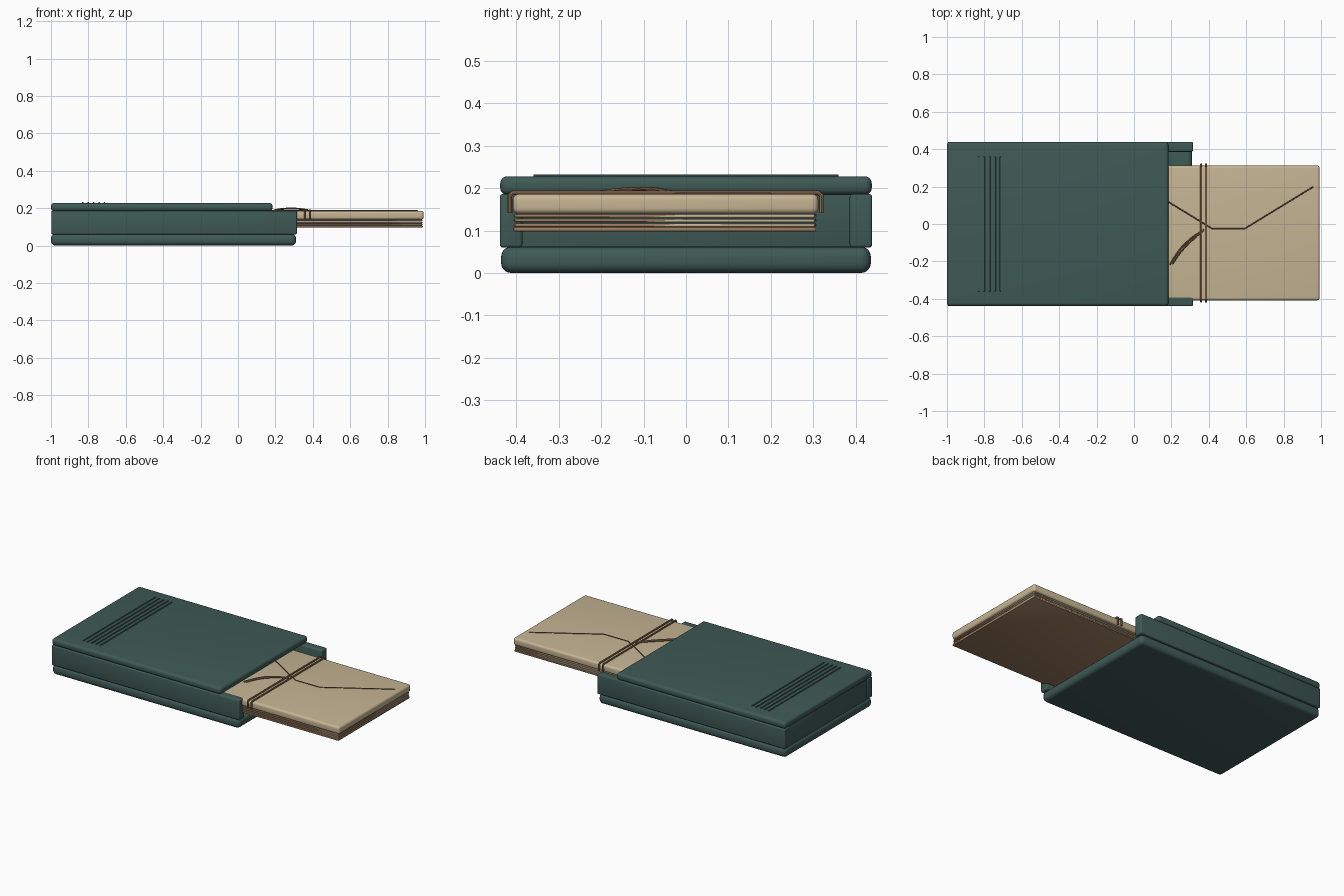
import bpy, bmesh, math
from mathutils import Vector

if "Cube" in bpy.data.objects:
    bpy.data.objects.remove(bpy.data.objects["Cube"])


def material(name, rgb):
    m = bpy.data.materials.new(name)
    m.diffuse_color = [(c / 255 / 12.92 if c < 11 else ((c / 255 + 0.055) / 1.055) ** 2.4)
                       for c in rgb] + [1]
    m.use_nodes = True
    m.node_tree.nodes["Principled BSDF"].inputs["Base Color"].default_value = m.diffuse_color
    return m


GREEN = material("dark_green", (63, 90, 85))
TAN = material("tan_paper", (198, 181, 148))
BROWN = material("brown_paper", (158, 126, 98))
CORD = material("cord_brown", (142, 110, 84))
FOLD = material("fold_brown", (96, 75, 62))


def finish(obj, mat):
    obj.data.materials.append(mat)
    bpy.context.view_layer.objects.active = obj
    for o in bpy.context.selected_objects:
        o.select_set(False)
    obj.select_set(True)
    bpy.ops.object.shade_smooth_by_angle(angle=math.radians(35))
    return obj


def box(name, x, y, z, mat, bevel=0.0, seg=4, yaw=0.0):
    """Rounded box from (min, max) ranges."""
    bm = bmesh.new()
    bmesh.ops.create_cube(bm, size=1)
    bmesh.ops.scale(bm, vec=(x[1] - x[0], y[1] - y[0], z[1] - z[0]), verts=bm.verts)
    if bevel:
        bmesh.ops.bevel(bm, geom=bm.edges[:], offset=bevel, segments=seg,
                        profile=0.5, affect='EDGES')
    me = bpy.data.meshes.new(name)
    bm.to_mesh(me)
    bm.free()
    obj = bpy.data.objects.new(name, me)
    obj.location = (sum(x) / 2, sum(y) / 2, sum(z) / 2)
    obj.rotation_euler[2] = math.radians(yaw)
    bpy.context.collection.objects.link(obj)
    return finish(obj, mat)


def cord(name, points, radius, mat, smooth=False):
    """Round cord along a path, turned into a mesh."""
    cu = bpy.data.curves.new(name, 'CURVE')
    cu.dimensions = '3D'
    cu.bevel_depth = radius
    cu.bevel_resolution = 2
    cu.use_fill_caps = True
    if smooth:
        sp = cu.splines.new('BEZIER')
        sp.bezier_points.add(len(points) - 1)
        for bp, p in zip(sp.bezier_points, points):
            bp.co = p
            bp.handle_left_type = bp.handle_right_type = 'AUTO'
        sp.resolution_u = 8
    else:
        sp = cu.splines.new('POLY')
        sp.points.add(len(points) - 1)
        for sp_pt, p in zip(sp.points, points):
            sp_pt.co = (*p, 1)
    obj = bpy.data.objects.new(name, cu)
    bpy.context.collection.objects.link(obj)
    for o in bpy.context.selected_objects:
        o.select_set(False)
    bpy.context.view_layer.objects.active = obj
    obj.select_set(True)
    bpy.ops.object.convert(target='MESH')
    return finish(bpy.context.object, mat)


# Case: base, side walls, back wall and shorter sliding lid
box("case_base", (-1, 0.31), (-0.436, 0.436), (0, 0.062), GREEN, 0.024, 5)
for side, label in ((-1, "front"), (1, "rear")):
    y = sorted((side * 0.386, side * 0.439))
    box(label + "_wall", (-0.998, 0.315), y, (0.06, 0.186), GREEN, 0.007, 3)
box("end_wall", (-0.994, -0.94), (-0.39, 0.39), (0.058, 0.188), GREEN, 0.004, 2)
box("lid", (-1, 0.184), (-0.438, 0.438), (0.184, 0.228), GREEN, 0.017, 5)

# Thin grip ridges across the lid
for i in range(5):
    x = -0.83 + i * 0.029
    box("grip_ridge", (x - 0.004, x + 0.004), (-0.36, 0.36), (0.226, 0.232), GREEN, 0.001, 1)

# Stack of loose papers, slightly fanned
box("bottom_sheet", (0.02, 0.988), (-0.407, 0.307), (0.098, 0.108), BROWN, 0.003, 2)
for z in (0.113, 0.124, 0.135):
    box("brown_sheet", (0.022, 0.984), (-0.406, 0.303), (z - 0.004, z + 0.004), BROWN, 0.003, 2, 0.25)
    box("tan_sheet", (0.022, 0.984), (-0.403, 0.306), (z - 0.0045, z + 0.0035), TAN, 0.003, 2, -0.25)

# Top envelope with its flap fold
box("envelope", (0.02, 0.993), (-0.408, 0.312), (0.139, 0.186), TAN, 0.014, 5)
cord("flap_fold", [(0.05, 0.2, 0.186), (0.42, -0.026, 0.186),
                   (0.59, -0.026, 0.186), (0.96, 0.2, 0.186)], 0.0035, FOLD)

# Two cords looped over the envelope and down its sides
for x in (0.359, 0.385):
    cord("tie_cord", [(x, -0.415, 0.141), (x, -0.415, 0.183), (x, -0.408, 0.189),
                      (x, 0.312, 0.189), (x, 0.319, 0.183), (x, 0.319, 0.141)], 0.0058, CORD)

# Loose cord tails curving under the lid
for d in (0, 0.012):
    cord("cord_tail", [(0.192 + d, -0.218 + d * 0.3, 0.189), (0.245 + d * 0.7, -0.137 - d * 0.7, 0.197),
                       (0.305 + d * 0.5, -0.078 - d * 0.7, 0.198), (0.375, -0.03, 0.190)],
         0.0045, CORD, True)
